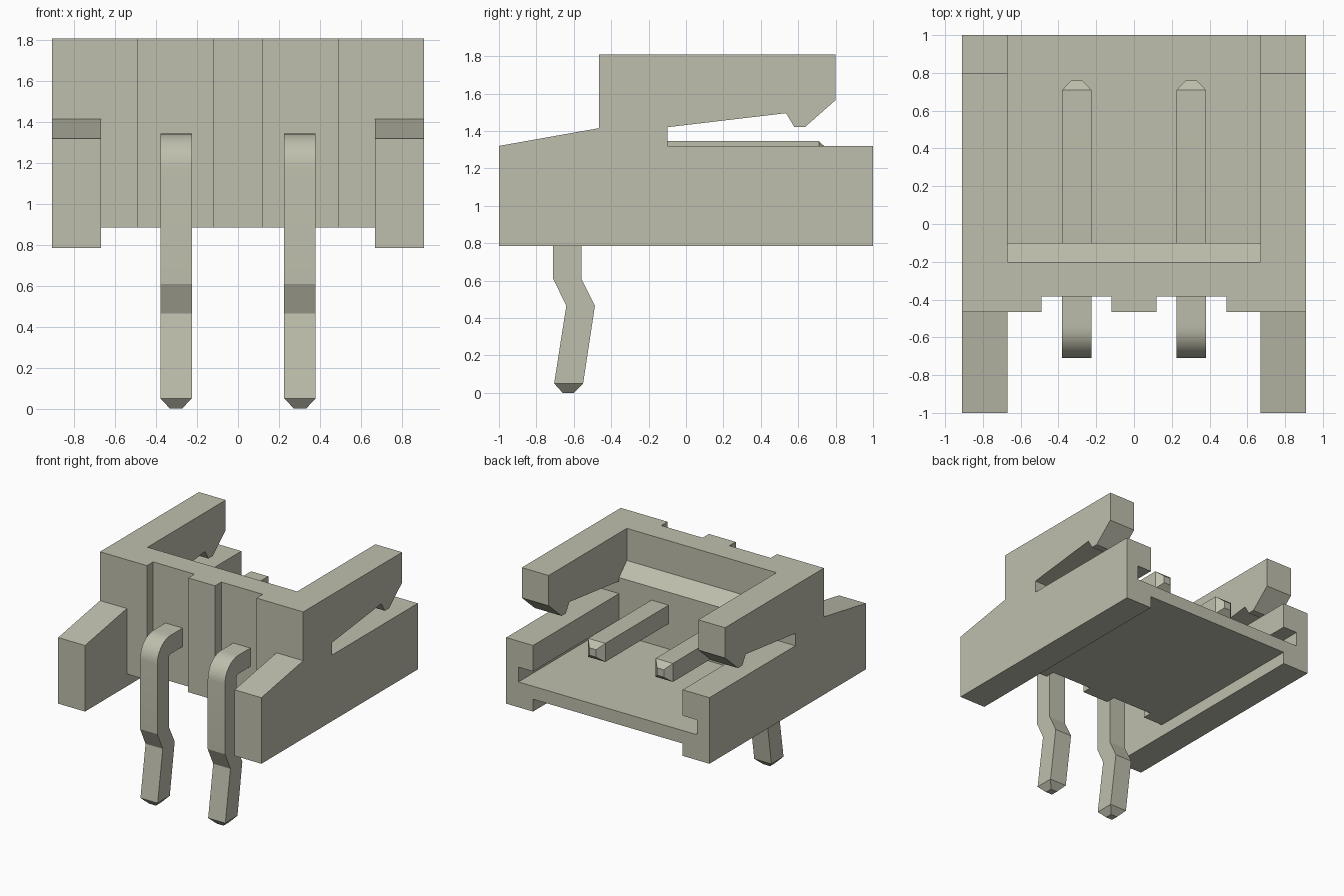
import bpy, bmesh, math
from mathutils import Vector

cube = bpy.data.objects.get("Cube")
if cube:
    bpy.data.objects.remove(cube, do_unlink=True)

# One stone-beige material for everything
beige = bpy.data.materials.new("warm beige")
beige.use_nodes = True
COLOUR = (0.52, 0.52, 0.42, 1)
beige.diffuse_color = COLOUR
beige.node_tree.nodes["Principled BSDF"].inputs["Base Color"].default_value = COLOUR


def finish(bm, name):
    bmesh.ops.recalc_face_normals(bm, faces=bm.faces)
    mesh = bpy.data.meshes.new(name)
    bm.to_mesh(mesh)
    bm.free()
    mesh.materials.append(beige)
    ob = bpy.data.objects.new(name, mesh)
    bpy.context.collection.objects.link(ob)
    return ob


def prism(name, profile, x0, x1):
    """Extrude a (y, z) outline from x0 to x1."""
    bm = bmesh.new()
    face = bm.faces.new([bm.verts.new((x0, y, z)) for y, z in profile])
    ext = bmesh.ops.extrude_face_region(bm, geom=[face])
    verts = [v for v in ext["geom"] if isinstance(v, bmesh.types.BMVert)]
    bmesh.ops.translate(bm, verts=verts, vec=(x1 - x0, 0, 0))
    return finish(bm, name)


def box(name, x0, x1, y0, y1, z0, z1):
    return prism(name, [(y0, z0), (y1, z0), (y1, z1), (y0, z1)], x0, x1)


def boolean(target, tool, operation):
    """Apply a boolean and discard the tool."""
    tool.hide_render = True
    mod = target.modifiers.new("join", "BOOLEAN")
    mod.operation, mod.solver, mod.object = operation, "EXACT", tool
    bpy.context.view_layer.objects.active = target
    bpy.ops.object.modifier_apply(modifier=mod.name)
    bpy.data.objects.remove(tool, do_unlink=True)


# Front wall with sloped ledge and two pin recesses
housing = prism("housing", [(-0.465, 0.885), (-0.1, 0.885), (-0.1, 1.45),
                            (-0.2, 1.55), (-0.2, 1.81), (-0.465, 1.81)], -0.67, 0.67)
for s in (-1, 1):
    a, b = sorted((s * 0.12, s * 0.49))
    boolean(housing, box("recess_cutter", a, b, -0.6, -0.385, 0.7, 2), "DIFFERENCE")

# Floor plate
boolean(housing, box("floor", -0.67, 0.67, -0.2, 1, 0.885, 0.99), "UNION")

# Side walls: sloped foot, long slot and hooked latch arm, grooved inside
SIDE = [(-1, 0.785), (1, 0.785), (1, 1.32), (-0.1, 1.32), (-0.1, 1.42),
        (0.535, 1.495), (0.58, 1.42), (0.635, 1.42), (0.80, 1.565),
        (0.80, 1.81), (-0.465, 1.81), (-0.465, 1.415), (-1, 1.32)]
for s in (-1, 1):
    wall = prism("side_wall", SIDE, s * 0.67, s * 0.91)
    a, b = sorted((s * 0.5, s * 0.80))
    boolean(wall, box("groove_cutter", a, b, -0.1, 1.2, 0.99, 1.11), "DIFFERENCE")
    boolean(housing, wall, "UNION")

# Merge flat regions left by the joins
bm = bmesh.new()
bm.from_mesh(housing.data)
bmesh.ops.remove_doubles(bm, verts=bm.verts, dist=0.0005)
bmesh.ops.dissolve_limit(bm, angle_limit=math.radians(1), verts=bm.verts, edges=bm.edges)
bm.to_mesh(housing.data)
bm.free()

# Pin path as pairs of outer and inner (y, z) points with a half width
HALF = 0.077
sections = [((-0.66, 0), (-0.60, 0), 0.03),
            ((-0.705, 0.05), (-0.55, 0.05), HALF),
            ((-0.64, 0.465), (-0.487, 0.465), HALF),
            ((-0.71, 0.61), (-0.56, 0.61), HALF)]
for i in range(10):
    t = math.radians(10 * i)
    d = Vector((-math.cos(t), math.sin(t)))
    centre = Vector((-0.54, 1.175))
    sections.append((centre + d * 0.17, centre + d * 0.02, HALF))
sections += [((0.71, 1.345), (0.71, 1.195), HALF),
             ((0.76, 1.30), (0.76, 1.24), 0.03)]


def pin(name, x):
    bm = bmesh.new()
    rings = [[bm.verts.new((x + sx * h, *p)) for p, sx in ((o, -1), (o, 1), (i, 1), (i, -1))]
             for o, i, h in sections]
    for r, q in zip(rings, rings[1:]):
        for k in range(4):
            n = (k + 1) % 4
            bm.faces.new((r[k], r[n], q[n], q[k]))
    bm.faces.new(rings[0])
    bm.faces.new(rings[-1])
    ob = finish(bm, name)
    bpy.ops.object.select_all(action="DESELECT")
    ob.select_set(True)
    bpy.context.view_layer.objects.active = ob
    bpy.ops.object.shade_smooth_by_angle(angle=math.radians(18))


pin("left_pin", 0.303)
pin("right_pin", -0.303)
